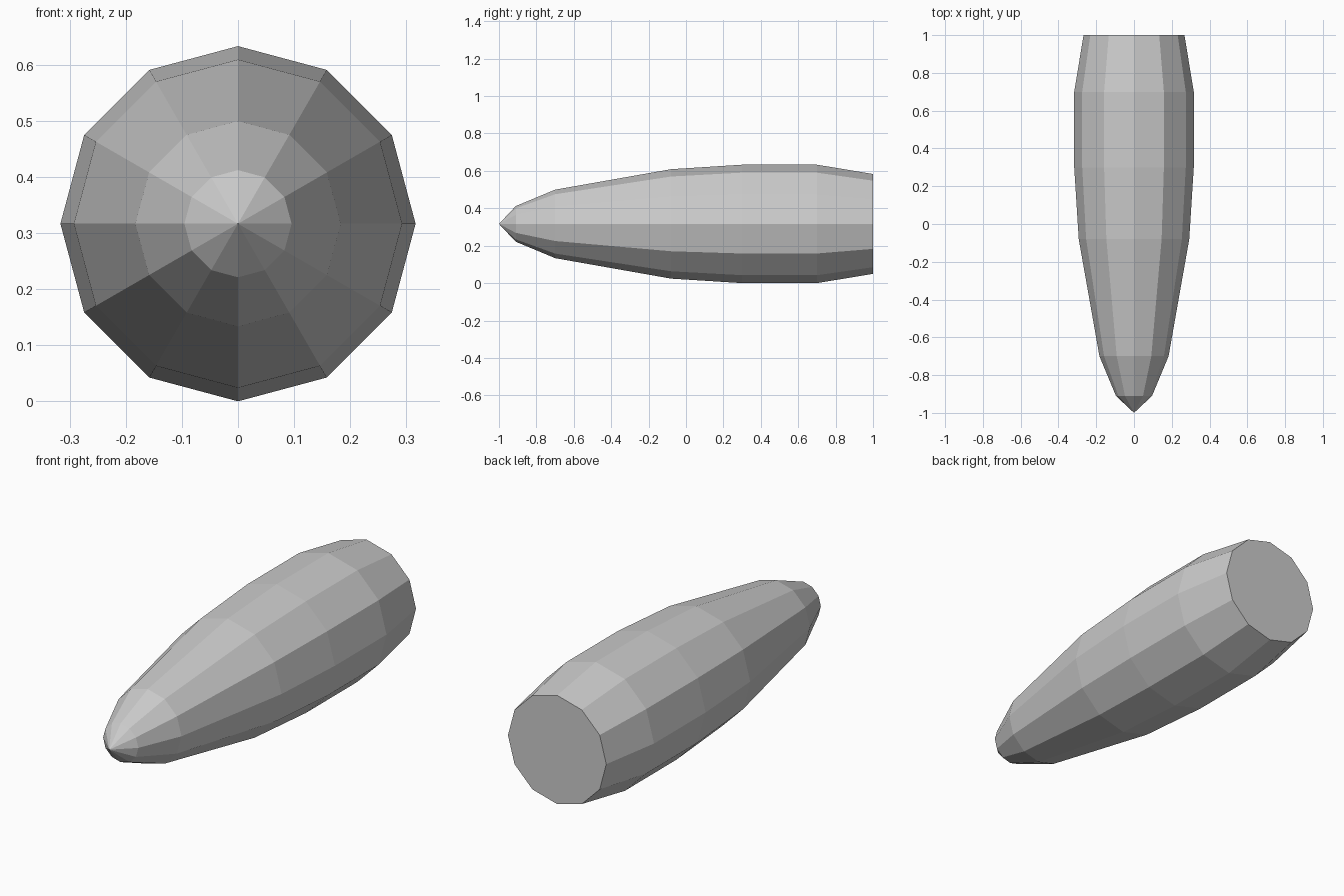
import bpy, bmesh
from math import sin, cos, pi

if "Cube" in bpy.data.objects:
    bpy.data.objects.remove(bpy.data.objects["Cube"])

SIDES = 12
CENTRE_Z = 0.3165
# (y, radius) from behind the nose tip to the flat base
PROFILE = [(-0.91, 0.0955), (-0.70, 0.183), (-0.08, 0.2925),
           (0.30, 0.3165), (0.70, 0.3165), (1.0, 0.267)]

bm = bmesh.new()


def ring(y, r):
    return [bm.verts.new((r * sin(2 * pi * i / SIDES), y,
                          CENTRE_Z + r * cos(2 * pi * i / SIDES)))
            for i in range(SIDES)]


rings = [ring(y, r) for y, r in PROFILE]

# Pointed nose
tip = bm.verts.new((0, -1, CENTRE_Z))
for i in range(SIDES):
    bm.faces.new((tip, rings[0][i], rings[0][(i + 1) % SIDES]))

# Tapered body
for a, b in zip(rings, rings[1:]):
    for i in range(SIDES):
        j = (i + 1) % SIDES
        bm.faces.new((a[i], b[i], b[j], a[j]))

# Flat base
bm.faces.new(rings[-1])

bmesh.ops.recalc_face_normals(bm, faces=bm.faces[:])
mesh = bpy.data.meshes.new("bullet_body")
bm.to_mesh(mesh)
bm.free()
bpy.context.collection.objects.link(bpy.data.objects.new("bullet_body", mesh))
